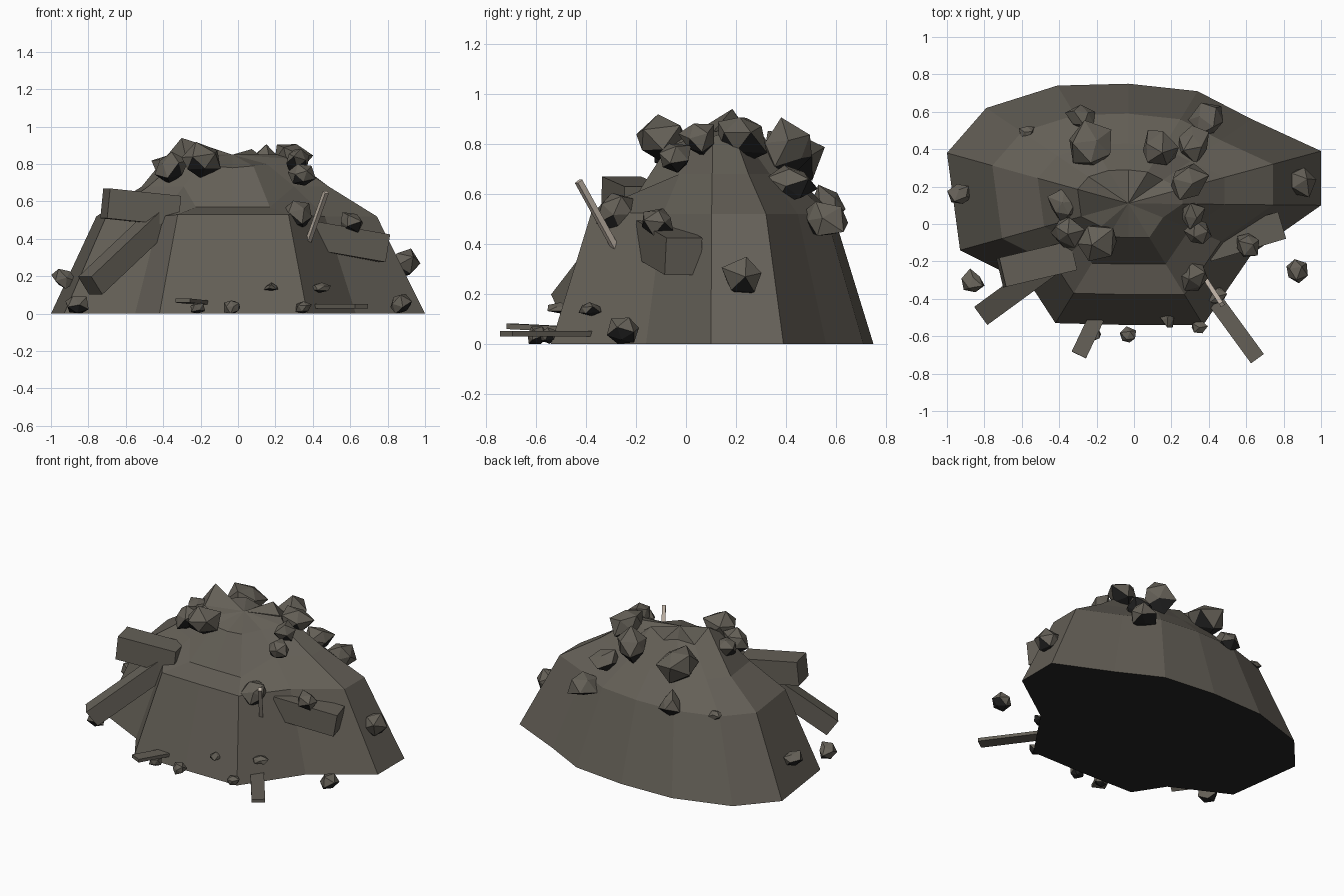
import bpy, bmesh, random
from mathutils import Vector, Matrix

cube = bpy.data.objects.get("Cube")
if cube:
    bpy.data.objects.remove(cube, do_unlink=True)
random.seed(11)


def material(name, rgb):
    m = bpy.data.materials.new(name)
    m.use_nodes = True
    m.diffuse_color = (*rgb, 1)
    m.node_tree.nodes["Principled BSDF"].inputs["Base Color"].default_value = (*rgb, 1)
    return m


STONE = material("dusty stone", (0.128, 0.116, 0.095))
BLACK = material("black soil", (0.018, 0.018, 0.018))
ROD = material("pale metal", (0.52, 0.45, 0.38))


def finish(bm, name, mat, dark_below=-2):
    """Faces whose normal points below the limit take the soil colour."""
    bm.normal_update()
    for f in bm.faces:
        f.material_index = int(f.normal.z < dark_below)
    mesh = bpy.data.meshes.new(name)
    bm.to_mesh(mesh)
    bm.free()
    mesh.materials.append(mat)
    mesh.materials.append(BLACK)
    obj = bpy.data.objects.new(name, mesh)
    bpy.context.collection.objects.link(obj)


# Mound: the footprint outline shrinks towards a jagged top in rings
OUTLINE = [(1, .39), (.63, .56), (.34, .71), (-.03, .75), (-.41, .74), (-.79, .62),
           (-1, .38), (-.93, -.14), (-.55, -.33), (-.42, -.53), (-.03, -.54),
           (.37, -.54), (.63, -.16), (1, .1)]
RIM = [.85, .82, .88, .82, .85, .83, .94, .85, .83, .79, .78, .79, .8, .83]
CENTRE = Vector((-.03, .11, 0))


def mound():
    bm = bmesh.new()
    n = len(OUTLINE)
    rings = []
    # scale, height at the front, height elsewhere
    for scale, front, other in [(1, 0, 0), (.75, .53, .52), (.5, .57, .68), (.28, None, None)]:
        ring = []
        for i, (x, y) in enumerate(OUTLINE):
            p = CENTRE.lerp(Vector((x, y, 0)), scale)
            p.z = RIM[i] if front is None else front if y < -.5 else other
            ring.append(bm.verts.new(p))
        rings.append(ring)
    # The outline runs anticlockwise, so these faces point outwards
    for low, high in zip(rings, rings[1:]):
        for i in range(n):
            j = (i + 1) % n
            bm.faces.new((low[i], low[j], high[j], high[i]))
    peak = bm.verts.new(CENTRE + Vector((0, 0, .85)))
    for i in range(n):
        bm.faces.new((rings[-1][i], rings[-1][(i + 1) % n], peak))
    bm.faces.new(rings[0][::-1])
    finish(bm, "rubble_mound", STONE, -.9)


def rock(name, x, y, z, r, flat=0.9):
    bm = bmesh.new()
    bmesh.ops.create_icosphere(bm, subdivisions=1, radius=r)
    turn = Matrix.Rotation(random.uniform(0, 6), 3, Vector((random.random(), random.random(), 1)))
    for v in bm.verts:
        v.co = turn @ v.co * random.uniform(.72, 1.28)
        v.co.z *= flat
        v.co += Vector((x, y, z))
        v.co.z = max(v.co.z, 0)
    finish(bm, name, STONE, -.45)


def beam(name, start, end, width, height, mat=STONE):
    start, end = Vector(start), Vector(end)
    along = (end - start).normalized()
    side = Vector((0, 0, 1)).cross(along).normalized()
    up = along.cross(side)
    frame = Matrix((along, side, up)).transposed().to_4x4()
    frame.translation = (start + end) / 2
    bm = bmesh.new()
    bmesh.ops.create_cube(bm, size=1)
    bmesh.ops.scale(bm, vec=((end - start).length, width, height), verts=bm.verts)
    bmesh.ops.transform(bm, matrix=frame, verts=bm.verts)
    finish(bm, name, mat)


mound()

# Large rocks around the top
for i, spec in enumerate([
        (-.23, .41, .76, .13), (.13, .4, .78, .12), (.32, .43, .64, .09), (.4, .55, .49, .09),
        (.28, .22, .83, .115), (.31, .05, .82, .07), (.34, -.05, .74, .075),
        (-.38, .1, .79, .08), (-.36, -.04, .78, .09), (-.21, -.1, .81, .12, .75),
        (-.28, .56, .55, .08)]):
    rock(f"top_rock_{i + 1}", *spec)

# Smaller rocks on the slopes
for i, spec in enumerate([
        (.32, -.28, .53, .08), (.6, -.11, .49, .07, .75), (.88, .23, .27, .09),
        (-.93, .16, .19, .06), (-.57, .49, .52, .04), (.18, -.51, .14, .045, .5),
        (.44, -.38, .14, .055, .5)]):
    rock(f"slope_rock_{i + 1}", *spec)

# Loose rocks on the ground
for i, spec in enumerate([
        (-.86, -.31, .045, .06), (.87, -.25, .05, .06), (-.03, -.6, .035, .045),
        (.35, -.55, .03, .04), (-.22, -.59, .03, .04)]):
    rock(f"ground_rock_{i + 1}", *spec)

# Broken beams sticking out of the mound
beam("upper_beam", (-.71, -.26, .59), (-.33, -.17, .55), .16, .16)
beam("leaning_beam", (-.79, -.47, .15), (-.42, -.2, .5), .12, .12)
beam("side_beam", (.78, -.01, .35), (.38, -.13, .42), .15, .15)

# Thin boards at the foot and a bent-out rod
beam("front_board", (.39, -.35, .04), (.66, -.72, .04), .085, .022)
beam("small_board", (-.2, -.5, .06), (-.295, -.7, .07), .085, .022)
beam("metal_rod", (.37, -.275, .37), (.47, -.43, .65), .024, .024, ROD)
